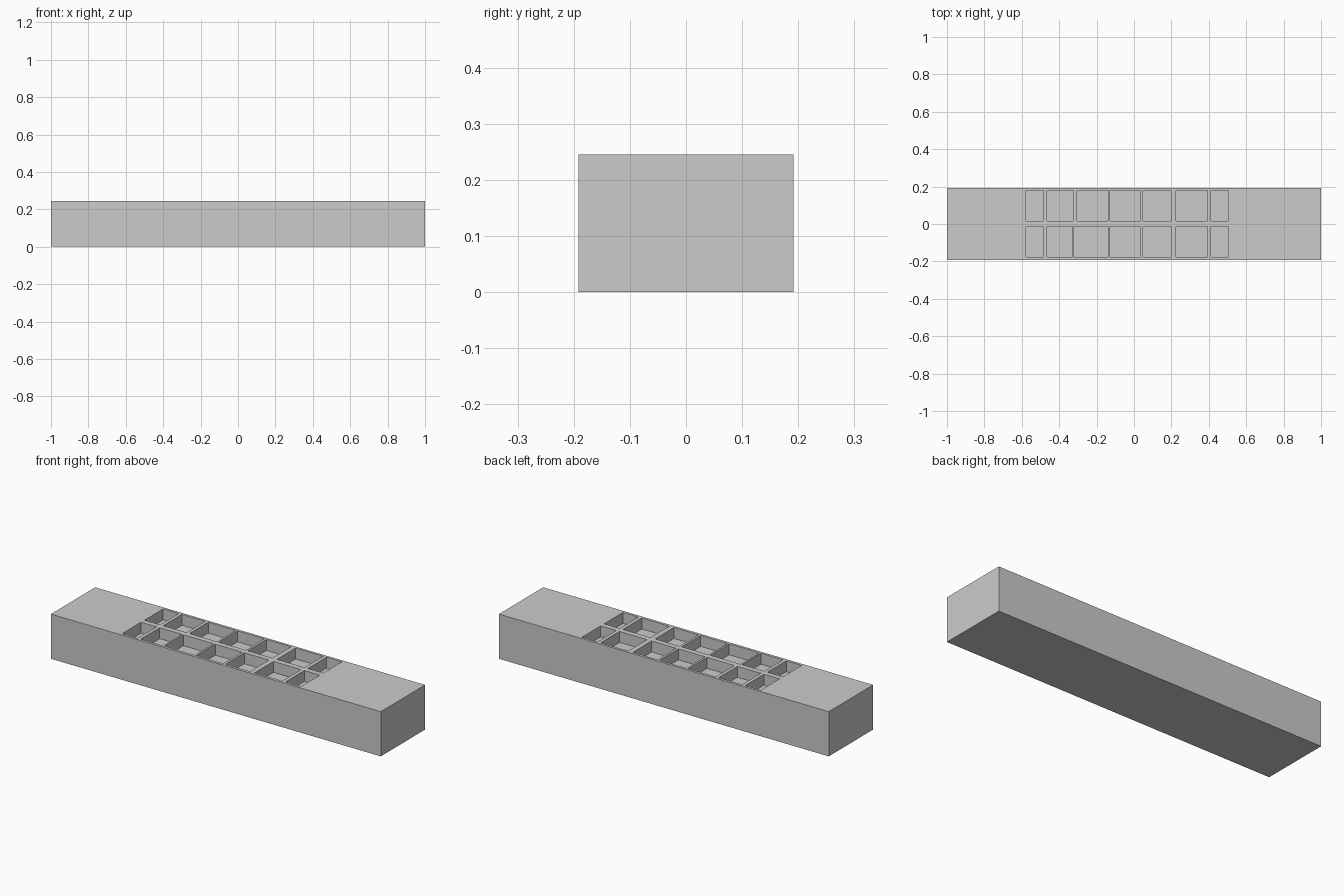
import bpy, bmesh

if "Cube" in bpy.data.objects:
    bpy.data.objects.remove(bpy.data.objects["Cube"])

HALF_Y, TOP, DEPTH = 0.192, 0.245, 0.06


def add_box(bm, x0, x1, y0, y1, z0, z1):
    verts = bmesh.ops.create_cube(bm, size=1)["verts"]
    for v in verts:
        v.co.x = x1 if v.co.x > 0 else x0
        v.co.y = y1 if v.co.y > 0 else y0
        v.co.z = z1 if v.co.z > 0 else z0


def make_object(name, bm):
    mesh = bpy.data.meshes.new(name)
    bm.to_mesh(mesh)
    bm.free()
    obj = bpy.data.objects.new(name, mesh)
    bpy.context.collection.objects.link(obj)
    return obj


# Solid block
bm = bmesh.new()
add_box(bm, -1, 1, -HALF_Y, HALF_Y, 0, TOP)
block = make_object("tray_block", bm)

# Two rows of rectangular pockets; only the second and third differ
first = [(-0.578, -0.484)]
rest = [(-0.128, 0.035), (0.048, 0.197), (0.225, 0.392), (0.412, 0.506)]
rows = [
    (0.016, 0.178, first + [(-0.465, -0.323), (-0.305, -0.139)] + rest),
    (-0.177, -0.014, first + [(-0.465, -0.330), (-0.321, -0.138)] + rest),
]
bm = bmesh.new()
for y0, y1, spans in rows:
    for x0, x1 in spans:
        add_box(bm, x0, x1, y0, y1, TOP - DEPTH, TOP + 0.1)
cutter = make_object("pocket_cutter", bm)
cutter.hide_render = True
cutter.hide_viewport = True

# Cut the pockets into the block
cut = block.modifiers.new("pockets", "BOOLEAN")
cut.operation = "DIFFERENCE"
cut.solver = "EXACT"
cut.object = cutter
